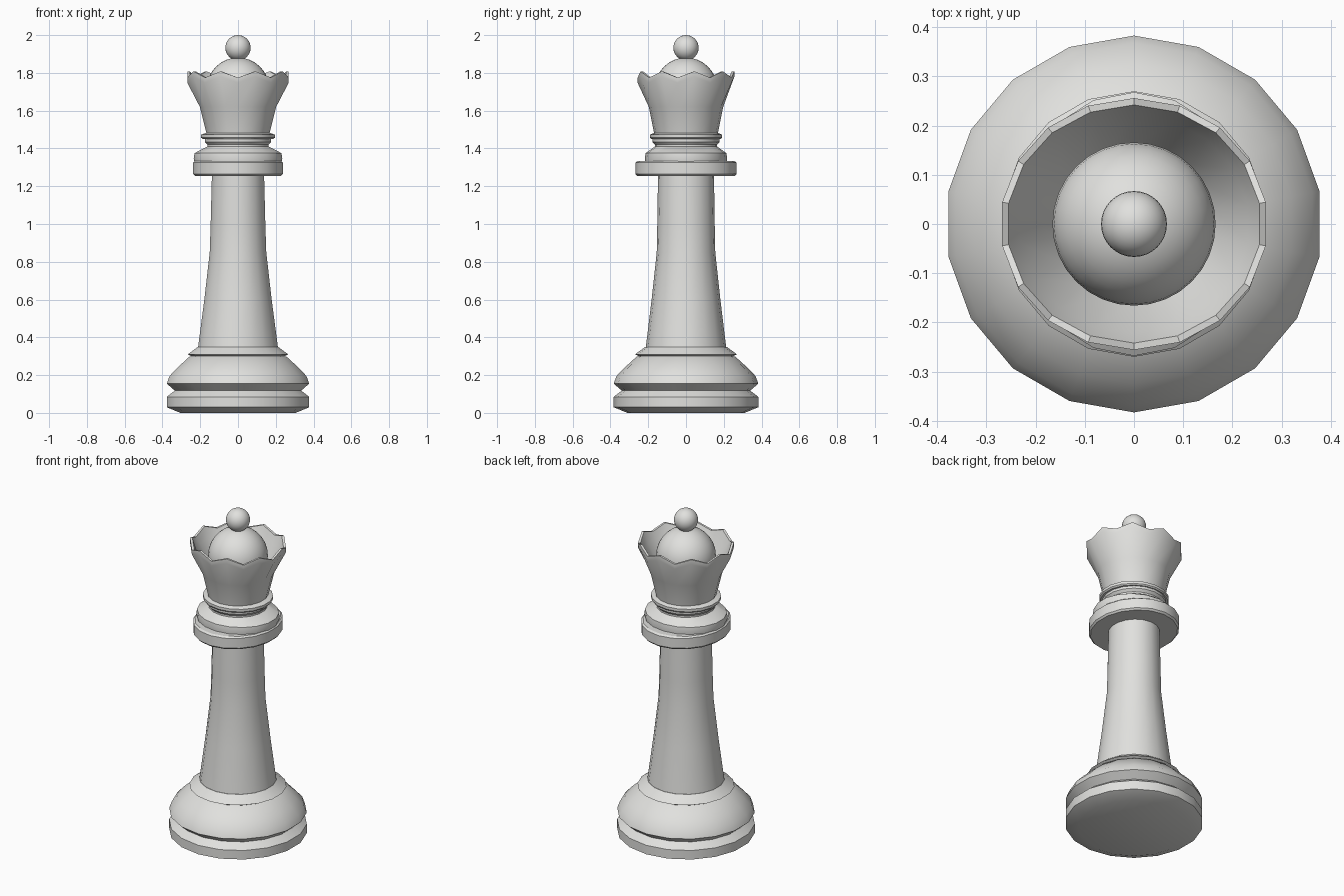
import bpy, bmesh, math

cube = bpy.data.objects.get("Cube")
if cube:
    bpy.data.objects.remove(cube, do_unlink=True)

SIDES = 18

# Single pale grey finish
mat = bpy.data.materials.new("pale grey")
mat.use_nodes = True
GREY = (0.75, 0.75, 0.73, 1.0)
mat.diffuse_color = GREY
mat.node_tree.nodes["Principled BSDF"].inputs["Base Color"].default_value = GREY


def finish(obj, angle=30):
    obj.data.materials.append(mat)
    bpy.ops.object.select_all(action='DESELECT')
    obj.select_set(True)
    bpy.context.view_layer.objects.active = obj
    bpy.ops.object.shade_smooth_by_angle(angle=math.radians(angle))


def turned(name, profile, wave=()):
    """Closed turned solid. Profile rows are (x radius, y radius, z);
    rings listed in wave dip at every second corner."""
    bm = bmesh.new()
    rings = []
    for i, (rx, ry, z) in enumerate(profile):
        ring = []
        for k in range(SIDES):
            a = math.radians(90) + 2 * math.pi * k / SIDES
            dip = 0.033 if i in wave and k % 2 else 0.0
            ring.append(bm.verts.new((rx * math.cos(a), ry * math.sin(a), z - dip)))
        rings.append(ring)
    for lo, hi in zip(rings, rings[1:]):
        for k in range(SIDES):
            n = (k + 1) % SIDES
            bm.faces.new((lo[k], lo[n], hi[n], hi[k]))
    bm.faces.new(rings[0])
    bm.faces.new(rings[-1])
    bmesh.ops.recalc_face_normals(bm, faces=bm.faces)
    mesh = bpy.data.meshes.new(name)
    bm.to_mesh(mesh)
    bm.free()
    obj = bpy.data.objects.new(name, mesh)
    bpy.context.collection.objects.link(obj)
    finish(obj)


def round_rows(*rows):
    return [(r, r, z) for r, z in rows]


def ball(name, radius, z):
    bpy.ops.mesh.primitive_uv_sphere_add(segments=32, ring_count=16,
                                         radius=radius, location=(0, 0, z))
    obj = bpy.context.object
    obj.name = name
    finish(obj)


# Foot with groove, shoulder and lip
turned("base", round_rows(
    (0.31, 0.0), (0.383, 0.03), (0.383, 0.085), (0.34, 0.118), (0.383, 0.155),
    (0.368, 0.195), (0.325, 0.24), (0.262, 0.297), (0.25, 0.30), (0.27, 0.31),
    (0.215, 0.35)))

# Tapering column
turned("column", [
    (0.215, 0.213, 0.345), (0.181, 0.182, 0.60), (0.152, 0.155, 0.85),
    (0.147, 0.152, 1.0), (0.140, 0.148, 1.27)])

# Two-tier collar, the lower tier deeper front to back
turned("lower_collar", [
    (0.232, 0.258, 1.255), (0.241, 0.268, 1.265),
    (0.241, 0.268, 1.325), (0.232, 0.256, 1.333)])
turned("upper_collar", [
    (0.232, 0.214, 1.32), (0.238, 0.218, 1.345), (0.234, 0.214, 1.375),
    (0.165, 0.165, 1.41)])

# Neck and thin ring under the crown
turned("neck", round_rows(
    (0.165, 1.40), (0.165, 1.42), (0.178, 1.435), (0.178, 1.45), (0.165, 1.46)))
turned("neck_ring", [
    (0.19, 0.185, 1.45), (0.198, 0.19, 1.457), (0.198, 0.19, 1.473),
    (0.17, 0.168, 1.483)])

# Hollow flared crown with a pointed rim
turned("crown", [
    (0.168, 0.168, 1.475), (0.205, 0.197, 1.62), (0.272, 0.256, 1.80 - 0.02),
    (0.272, 0.256, 1.808), (0.259, 0.242, 1.808), (0.235, 0.222, 1.74),
    (0.165, 0.160, 1.62)], wave=(2, 3, 4))

# Dome and finial
ball("dome", 0.166, 1.715)
ball("finial", 0.067, 1.933)
